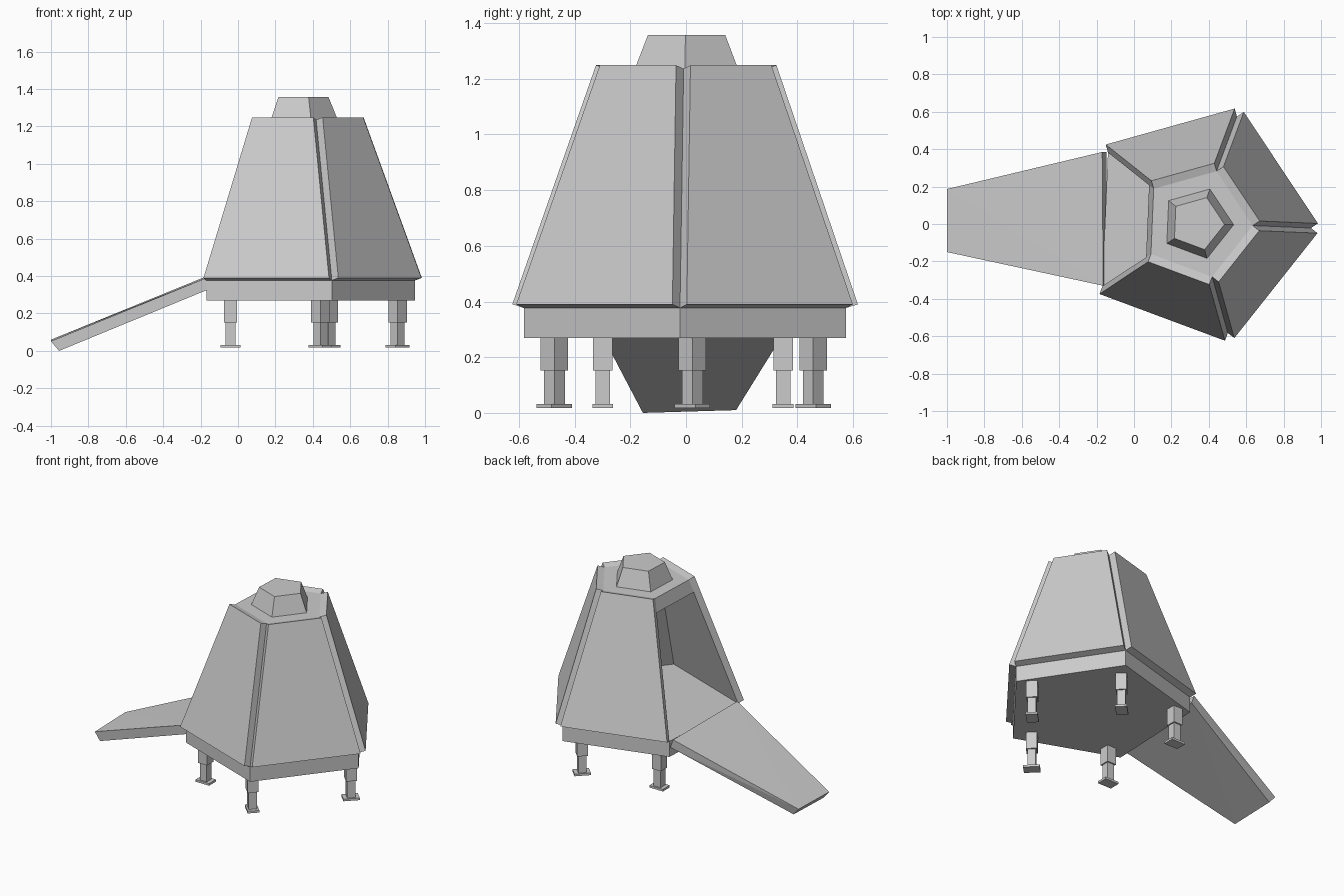
import bpy, bmesh
from math import cos, sin, radians
from mathutils import Vector

if "Cube" in bpy.data.objects:
    bpy.data.objects.remove(bpy.data.objects["Cube"])

CX, CY, ROT = 0.338, 0.004, -2.4      # pentagon centre and twist
Z_FLOOR, Z_ROOF = 0.377, 1.236        # inner shell heights
R_FLOOR, R_ROOF = 0.609, 0.297        # inner shell radii


def solid(name, points):
    """Flat-faced convex part from its corner points."""
    bm = bmesh.new()
    for p in points:
        bm.verts.new(p)
    bmesh.ops.convex_hull(bm, input=bm.verts)
    bmesh.ops.dissolve_limit(bm, angle_limit=radians(0.5), verts=bm.verts, edges=bm.edges)
    bmesh.ops.recalc_face_normals(bm, faces=bm.faces)
    mesh = bpy.data.meshes.new(name)
    bm.to_mesh(mesh)
    bm.free()
    ob = bpy.data.objects.new(name, mesh)
    bpy.context.collection.objects.link(ob)
    return ob


def corner(i, r, z):
    a = radians(ROT + 72 * i)
    return Vector((CX + r * cos(a), CY + r * sin(a), z))


def frustum(name, r0, z0, r1, z1):
    return solid(name, [corner(i, r, z) for r, z in ((r0, z0), (r1, z1)) for i in range(5)])


def box(name, x, y, z0, z1, sx, sy, deg):
    c, s = cos(radians(deg)), sin(radians(deg))
    return solid(name, [(x + c * u - s * v, y + s * u + c * v, z)
                        for u in (-sx / 2, sx / 2) for v in (-sy / 2, sy / 2) for z in (z0, z1)])


# base slab (its top is the cabin floor), roof plate and roof cap
frustum("base_slab", R_FLOOR, 0.269, R_FLOOR, Z_FLOOR)
frustum("roof_plate", R_ROOF + 0.007, Z_ROOF - 0.02, R_ROOF, Z_ROOF)
frustum("roof_cap", 0.195, Z_ROOF, 0.146, 1.358)

# four wall panels pushed out from the shell; side 2 is left open as the doorway
for i in (0, 1, 3, 4):
    inner = [corner(i, R_FLOOR, Z_FLOOR), corner(i + 1, R_FLOOR, Z_FLOOR),
             corner(i + 1, R_ROOF, Z_ROOF), corner(i, R_ROOF, Z_ROOF)]
    normal = (inner[1] - inner[0]).cross(inner[3] - inner[0]).normalized()
    solid(f"wall_panel_{i}", inner + [p + normal * 0.046 for p in inner])

# lintel above the doorway
r_low = R_ROOF + (R_FLOOR - R_ROOF) * 0.1
z_low = Z_ROOF - (Z_ROOF - Z_FLOOR) * 0.1
front = [corner(i, r, z) for i in (2, 3) for r, z in ((R_ROOF, Z_ROOF), (r_low, z_low))]
solid("door_lintel", front + [p + Vector((0.015, 0, 0)) for p in front])

# lowered tapering ramp
solid("ramp", [(-0.17, 0.385, 0.398), (-0.165, -0.33, 0.392),
               (-0.148, 0.385, 0.34), (-0.145, -0.33, 0.334),
               (-1.0, 0.187, 0.06), (-1.0, -0.15, 0.052),
               (-0.957, 0.18, 0.01), (-0.957, -0.155, 0.0)])

# legs: sleeve, strut and foot
legs = [(0.853, 0.023, 45), (0.485, 0.457, 45), (-0.04, 0.349, 0),
        (-0.04, -0.299, 0), (0.44, -0.473, -45)]
for n, (x, y, deg) in enumerate(legs):
    box(f"leg_sleeve_{n}", x, y, 0.152, 0.272, 0.07, 0.07, deg)
    box(f"leg_strut_{n}", x, y, 0.03, 0.155, 0.053, 0.053, deg)
    box(f"foot_{n}", x, y, 0.017, 0.032, 0.105, 0.075, deg)
